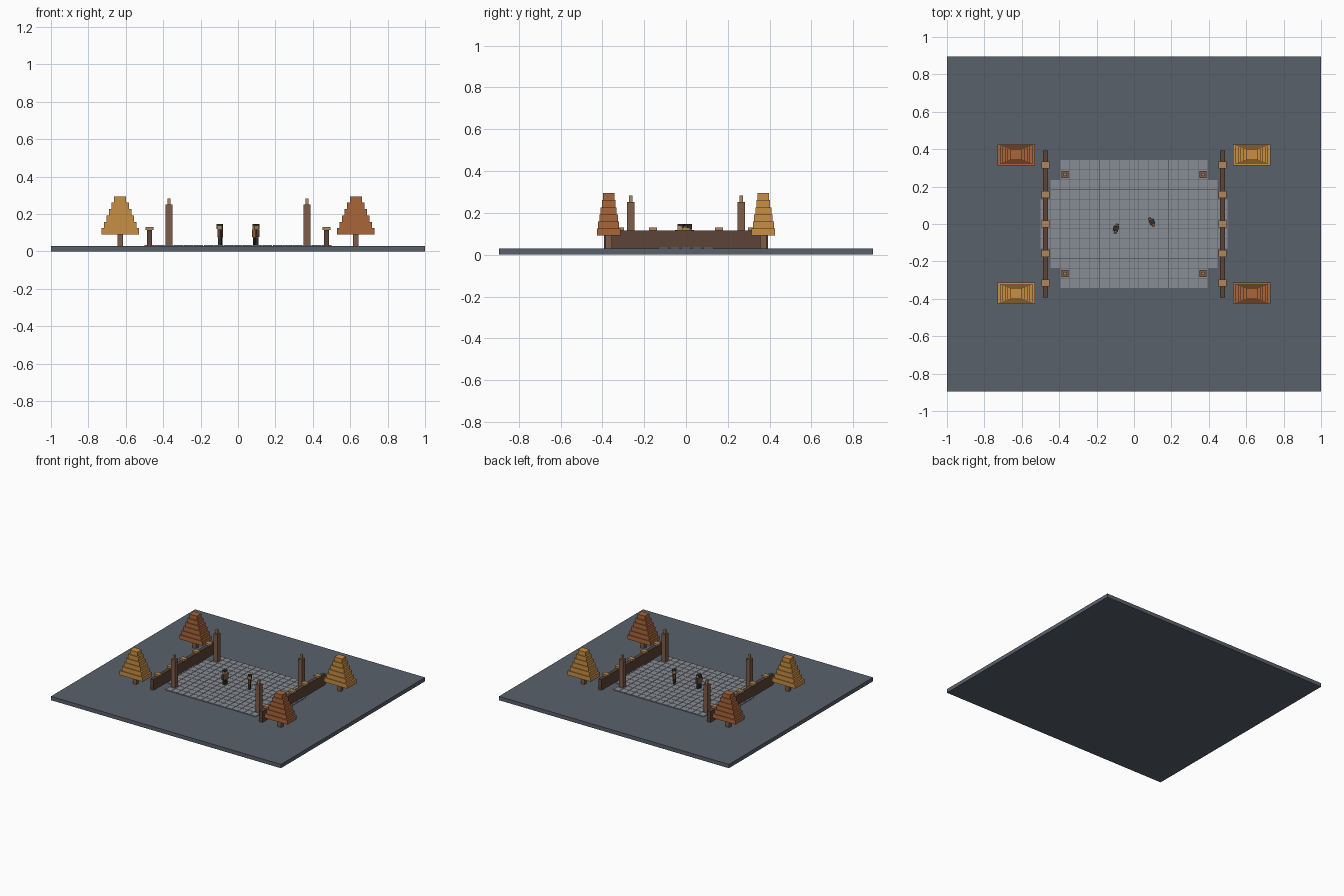
import bpy, bmesh
from math import radians
from mathutils import Matrix, Vector

cube = bpy.data.objects.get("Cube")
if cube:
    bpy.data.objects.remove(cube, do_unlink=True)


def material(name, code):
    def linear(c):
        return c / 12.92 if c <= 0.04045 else ((c + 0.055) / 1.055) ** 2.4
    rgb = [linear(v / 255) for v in bytes.fromhex(code)]
    mat = bpy.data.materials.new(name)
    mat.use_nodes = True
    mat.diffuse_color = (*rgb, 1)
    bsdf = mat.node_tree.nodes["Principled BSDF"]
    bsdf.inputs["Base Color"].default_value = (*rgb, 1)
    bsdf.inputs["Roughness"].default_value = 0.9
    return mat


slate = material("slate", "59616B")
stone = material("pale stone", "898D93")
dark_wood = material("dark wood", "5C4439")
wood = material("wood", "805D49")
tan = material("tan", "B0875A")
gold = material("golden leaves", "C88E44")
rust = material("rust leaves", "AA663A")
charcoal = material("charcoal", "35302F")

TOP = 0.03  # ground surface


def boxes(name, mat, specs, place=None):
    """One object from boxes given as (x, y, z bottom, width, depth, height)."""
    bm = bmesh.new()
    for x, y, z, w, d, h in specs:
        m = Matrix.Translation((x, y, z + h / 2)) @ Matrix.Diagonal((w, d, h, 1))
        bmesh.ops.create_cube(bm, size=1, matrix=m)
    mesh = bpy.data.meshes.new(name)
    bm.to_mesh(mesh)
    bm.free()
    mesh.materials.append(mat)
    obj = bpy.data.objects.new(name, mesh)
    if place:
        obj.matrix_world = place
    bpy.context.collection.objects.link(obj)
    return obj


# Ground slab
boxes("ground", slate, [(0, 0, 0, 2, 1.79, TOP)])

# Paving: square tiles inside a circle, cut straight at front and back
PITCH = 0.0527
tiles = [(i * PITCH, j * PITCH, TOP, 0.05, 0.05, 0.006)
         for i in range(-9, 10) for j in range(-6, 7) if i * i + j * j <= 86]
boxes("paving_tiles", stone, tiles)

# Side walls with five caps each
for side, x in (("left", 0.473), ("right", -0.473)):
    boxes(side + "_wall", dark_wood, [(x, 0, TOP, 0.027, 0.785, 0.085)])
    boxes(side + "_wall_caps", tan,
          [(x, 0.158 * k, 0.115, 0.045, 0.038, 0.015) for k in range(-2, 3)])

# Corner pillars, finials and trees
LAYERS = 6
for sx, side in ((1, "left"), (-1, "right")):
    for sy, end in ((1, "back"), (-1, "front")):
        tag = end + "_" + side
        px, py = 0.368 * sx, 0.264 * sy
        boxes(tag + "_pillar", wood, [(px, py, TOP, 0.037, 0.037, 0.222)])
        boxes(tag + "_finial", tan, [(px, py, 0.252, 0.016, 0.016, 0.032)])

        tx, ty = 0.63 * sx, 0.37 * sy
        boxes(tag + "_trunk", wood, [(tx, ty, TOP, 0.03, 0.03, 0.065)])
        step = 0.034
        crown = []
        for k in range(LAYERS):
            t = k / (LAYERS - 1)
            crown.append((tx, ty, 0.091 + k * step,
                          0.2 - 0.135 * t, 0.112 - 0.058 * t, step))
        boxes(tag + "_crown", gold if sx == sy else rust, crown)


# Two small figures facing each other
def figure(tag, x, y, turn, tunic):
    place = Matrix.Translation(Vector((x, y, TOP + 0.006))) @ Matrix.Rotation(radians(turn), 4, "Z")
    boxes(tag + "_legs", charcoal,
          [(s * 0.009, 0, 0, 0.014, 0.016, 0.04) for s in (1, -1)], place)
    boxes(tag + "_torso", tunic, [(0, 0, 0.04, 0.034, 0.02, 0.042)], place)
    boxes(tag + "_arms", dark_wood,
          [(s * 0.022, 0, 0.042, 0.01, 0.016, 0.04) for s in (1, -1)], place)
    boxes(tag + "_head", tan, [(0, 0, 0.082, 0.024, 0.024, 0.02)], place)
    boxes(tag + "_hair", charcoal, [(0, 0.002, 0.1, 0.027, 0.028, 0.01),
                                    (0, 0.014, 0.085, 0.026, 0.005, 0.016)], place)


figure("right_figure", -0.095, -0.025, 76, wood)
figure("left_figure", 0.094, 0.01, -62, rust)
